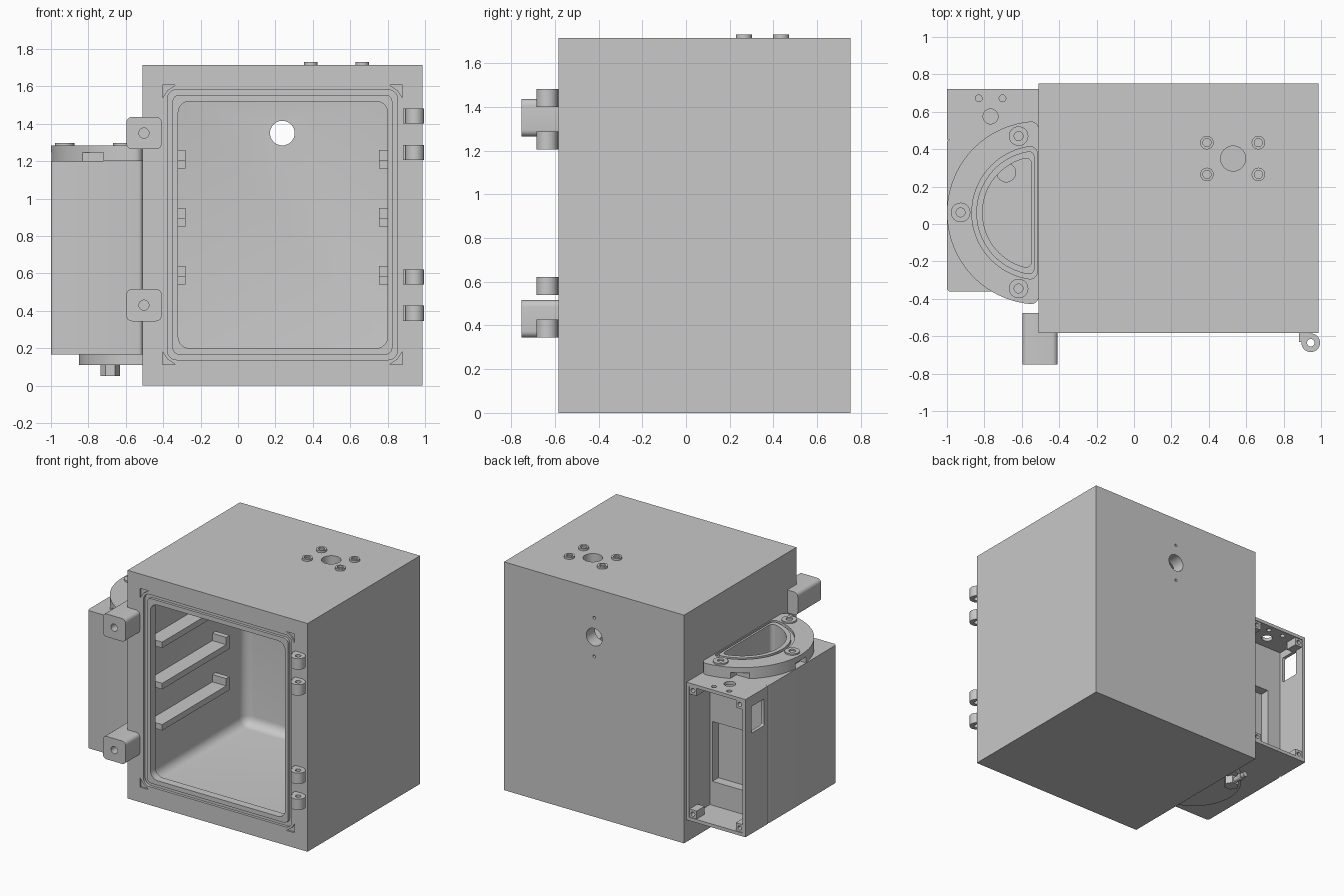
import bpy, bmesh, math

if "Cube" in bpy.data.objects:
    bpy.data.objects.remove(bpy.data.objects["Cube"], do_unlink=True)

grey = bpy.data.materials.new("machined_grey")
grey.use_nodes = True
grey.diffuse_color = (0.58, 0.58, 0.58, 1)
grey.node_tree.nodes["Principled BSDF"].inputs["Base Color"].default_value = (0.58, 0.58, 0.58, 1)
parts = []


def prism(name, outline, axis, lo, hi, rounding=0.0, round_end=None):
    """Extrude an outline along an axis; round sharp side edges and optionally one end."""
    place = {"x": lambda a, b, h: (h, a, b),
             "y": lambda a, b, h: (a, h, b),
             "z": lambda a, b, h: (a, b, h)}[axis]
    bm = bmesh.new()
    ends = [[bm.verts.new(place(a, b, h)) for a, b in outline] for h in (lo, hi)]
    n = len(outline)
    caps = [bm.faces.new(e) for e in ends]
    for i in range(n):
        j = (i + 1) % n
        bm.faces.new((ends[0][i], ends[0][j], ends[1][j], ends[1][i]))
    bmesh.ops.recalc_face_normals(bm, faces=bm.faces)
    if rounding:
        cap_edges = set(caps[0].edges) | set(caps[1].edges)
        edges = [e for e in bm.edges if e not in cap_edges and e.calc_face_angle() > 0.8]
        if round_end is not None:
            edges += list(caps[round_end].edges)
        bmesh.ops.bevel(bm, geom=edges, offset=rounding, segments=6, profile=0.5,
                        affect="EDGES", clamp_overlap=True)
    mesh = bpy.data.meshes.new(name)
    bm.to_mesh(mesh)
    bm.free()
    mesh.materials.append(grey)
    obj = bpy.data.objects.new(name, mesh)
    bpy.context.collection.objects.link(obj)
    parts.append(obj)
    return obj


def rect(a0, a1, b0, b1):
    return [(a0, b0), (a1, b0), (a1, b1), (a0, b1)]


def circle(a, b, r, n=32):
    return [(a + r * math.cos(math.tau * i / n), b + r * math.sin(math.tau * i / n)) for i in range(n)]


def half_disc(r, inset=0.0, corner=0.0, n=40):
    """Half disc bulging towards -x, its flat side inset from the chamber wall, corners rounded."""
    flat, cx, cy = -0.51 - inset, -0.51, 0.06
    # centre of the corner arc, tangent to both the flat side and the big arc
    dx = -(inset + corner)
    dy = math.sqrt((r - corner) ** 2 - dx * dx)
    start = math.atan2(dy, dx)
    points = []
    if corner:
        points += [(cx + dx + corner * math.cos(start * i / 6),
                    cy + dy + corner * math.sin(start * i / 6)) for i in range(6)]
    sweep = math.tau - 2 * start
    points += [(cx + r * math.cos(start + sweep * i / n),
                cy + r * math.sin(start + sweep * i / n)) for i in range(n + 1)]
    if corner:
        points += [(x, 2 * cy - y) for x, y in reversed(points[:6])]
    return points


def cut(obj, *cutters):
    for cutter in cutters:
        mod = obj.modifiers.new("cut", "BOOLEAN")
        mod.operation = "DIFFERENCE"
        mod.solver = "EXACT"
        mod.object = cutter
        bpy.context.view_layer.objects.active = obj
        bpy.ops.object.modifier_apply(modifier=mod.name)
        parts.remove(cutter)
        bpy.data.objects.remove(cutter, do_unlink=True)
    return obj


# Chamber: wide cavity behind a narrower door lip, ports and front seal groove
FRONT = -0.583
chamber = prism("chamber", rect(-0.51, 0.987, 0, 1.715), "y", FRONT, 0.752)
groove = cut(prism("groove", rect(-0.378, 0.853, 0.138, 1.582), "y", FRONT - 0.02, FRONT + 0.02, 0.05),
             prism("core", rect(-0.35, 0.825, 0.166, 1.554), "y", -0.7, -0.5, 0.035))
cut(chamber, groove,
    prism("cavity", rect(-0.395, 0.875, 0.125, 1.595), "y", FRONT + 0.06, 0.65, 0.07, 1),
    prism("door_opening", rect(-0.32, 0.80, 0.20, 1.52), "y", -0.65, -0.45, 0.06),
    prism("top_port", circle(0.53, 0.35, 0.067), "z", 1.4, 1.8),
    prism("back_port", circle(0.237, 1.35, 0.066), "y", 0.4, 0.8))
for dz in (-0.145, 0.145):
    cut(chamber, prism("pin_hole", circle(0.237, 1.35 + dz, 0.011, 12), "y", 0.70, 0.8))
for x, sx in ((-0.405, 1), (0.88, -1)):
    for z, sz in ((0.113, 1), (1.607, -1)):
        tri = [(x, z), (x + 0.07 * sx, z), (x + 0.028 * sx, z + 0.028 * sz), (x, z + 0.07 * sz)]
        cut(chamber, prism("corner_pocket", tri, "y", FRONT - 0.02, FRONT + 0.012))

# Shelf rails with a raised stop at the rear
for z in (0.54, 0.85, 1.16):
    for x0, x1 in ((-0.41, -0.28), (0.755, 0.89)):
        profile = [(-0.50, z), (0.30, z), (0.30, z + 0.10), (0.26, z + 0.10), (0.26, z + 0.045), (-0.50, z + 0.045)]
        prism("shelf_rail", profile, "x", x0, x1)

# Screw bosses around the top port
for x in (0.39, 0.665):
    for y in (0.265, 0.435):
        cut(prism("top_boss", circle(x, y, 0.036), "z", 1.70, 1.73),
            prism("socket", circle(x, y, 0.022, 24), "z", 1.717, 1.8))

# Hinge knuckles
for z in (0.345, 0.54, 1.205, 1.40):
    ear = [(0.883, -0.57), (0.883, -0.632), (0.895, -0.632)]
    ear += [(0.945 + 0.05 * math.cos(math.pi + math.pi * 1.5 * i / 20),
             -0.635 + 0.05 * math.sin(math.pi + math.pi * 1.5 * i / 20)) for i in range(1, 21)]
    ear += [(0.945, -0.57)]
    cut(prism("hinge_knuckle", ear, "z", z, z + 0.082),
        prism("pin", circle(0.945, -0.635, 0.02, 20), "z", z - 0.1, z + 0.2))

# Door latch blocks on the front corner
for z in (0.43, 1.35):
    cut(prism("latch_block", rect(-0.597, -0.408, z - 0.086, z + 0.086), "y", -0.752, -0.475, 0.03),
        prism("bore", circle(-0.503, z, 0.027, 24), "y", -0.8, -0.65))

# Side vessel housing with the half-round well
housing = prism("vessel_housing", rect(-1.0, -0.51, -0.362, 0.452), "z", 0.165, 1.2, 0.022)
flange = prism("vessel_flange", half_disc(0.49, 0, 0.04), "z", 1.2, 1.285)
prism("vessel_base", half_disc(0.34), "z", 0.11, 0.165)
for body in (housing, flange):
    cut(body, prism("well", half_disc(0.30, 0.038, 0.03), "z", 0.19, 1.4))
cut(housing,
    prism("drain", circle(-0.683, 0.275, 0.05), "z", 0.175, 0.21),
    prism("rear_recess", rect(-0.86, -0.55, 0.37, 0.82), "y", 0.40, 0.6))
cut(flange,
    cut(prism("ring", half_disc(0.357, 0.006, 0.04), "z", 1.265, 1.3),
        prism("ring_core", half_disc(0.333, 0.022, 0.03), "z", 1.2, 1.4)),
    prism("front_notch", rect(-0.84, -0.72, 1.19, 1.245), "y", -0.5, -0.31),
    prism("rear_notch", rect(-0.84, -0.72, 1.19, 1.245), "y", 0.43, 0.6),
    prism("side_notch", rect(0.0, 0.12, 1.19, 1.245), "x", -1.1, -0.95))

# Flange screws
for x, y in ((-0.617, 0.47), (-0.927, 0.062), (-0.617, -0.345)):
    cut(prism("flange_screw", circle(x, y, 0.052), "z", 1.25, 1.296),
        prism("socket", circle(x, y, 0.024, 24), "z", 1.275, 1.4))

# Drain fitting under the vessel
prism("drain_nut", circle(-0.683, 0.275, 0.053, 6), "z", 0.05, 0.12)
prism("drain_barb", circle(-0.683, 0.08, 0.02, 20), "y", 0.275, 0.43)
prism("drain_barb_tip", circle(-0.683, 0.08, 0.026, 20), "y", 0.37, 0.40)

# Electronics box, open at the rear
ebox = prism("electronics_box", rect(-1.0, -0.51, 0.165, 1.2), "y", 0.452, 0.722)
cut(ebox,
    prism("bay", rect(-0.975, -0.53, 0.19, 1.175), "y", 0.472, 0.8),
    prism("bay_window", rect(-0.86, -0.55, 0.37, 0.82), "y", 0.4, 0.5),
    prism("switch_window", rect(0.50, 0.65, 0.92, 1.12), "x", -1.1, -0.95, 0.01),
    prism("cable_hole", circle(-0.767, 0.575, 0.04), "z", 1.1, 1.3))
for x in (-0.83, -0.703):
    cut(ebox, prism("small_hole", circle(x, 0.672, 0.018, 20), "z", 1.1, 1.3))
for x in (-0.947, -0.558):
    for z in (0.218, 1.147):
        cut(prism("cover_post", rect(x - 0.032, x + 0.032, z - 0.032, z + 0.032), "y", 0.62, 0.715),
            prism("thread", circle(x, z, 0.016, 20), "y", 0.66, 0.8))

# Smooth the curved surfaces and keep the edges crisp
bpy.ops.object.select_all(action="DESELECT")
for obj in parts:
    obj.select_set(True)
bpy.context.view_layer.objects.active = chamber
bpy.ops.object.shade_smooth_by_angle(angle=math.radians(35))
